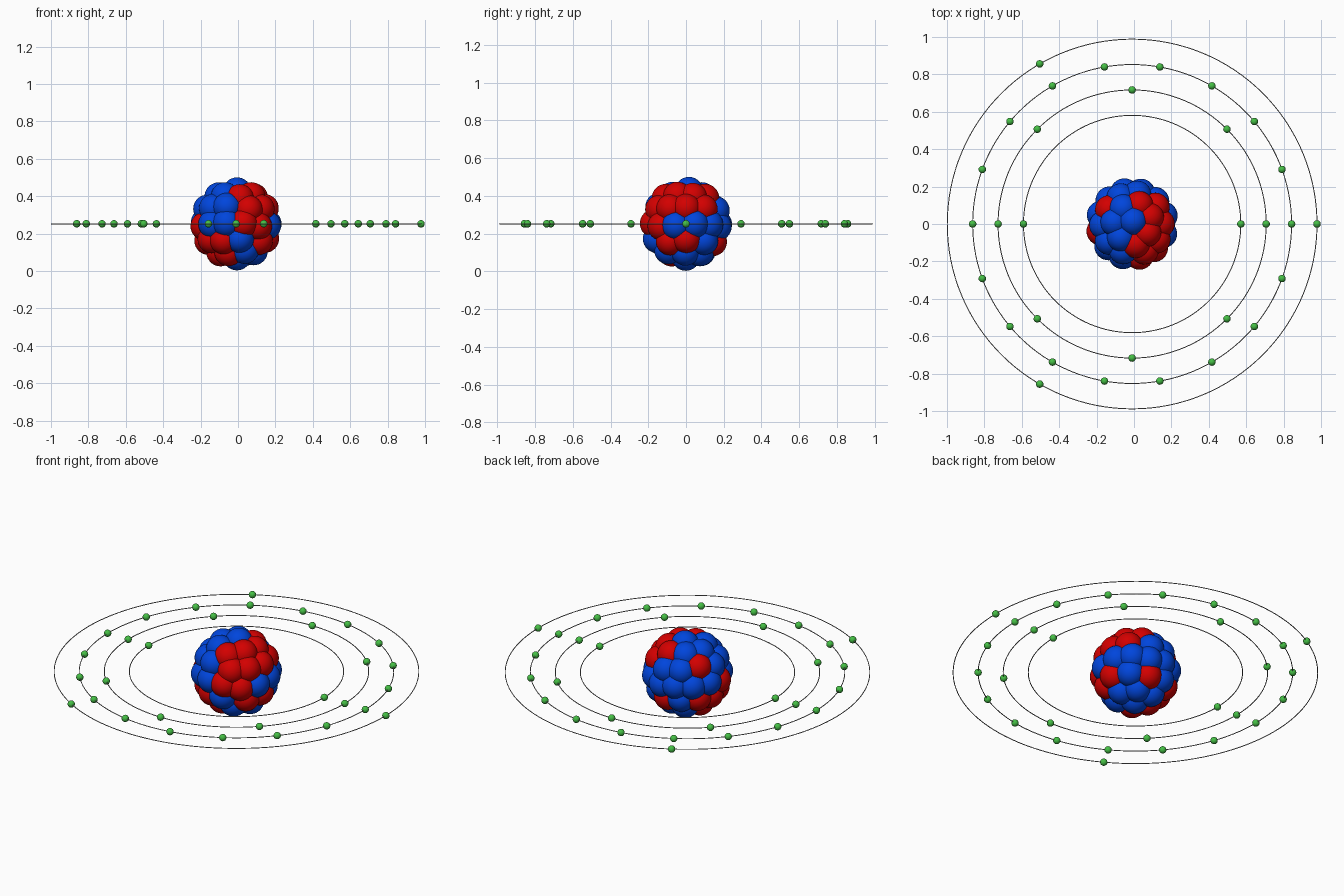
import bpy
import math
from itertools import combinations
from mathutils import Vector

if "Cube" in bpy.data.objects:
    bpy.data.objects.remove(bpy.data.objects["Cube"], do_unlink=True)

CENTRE = Vector((-0.01, 0, 0.252))
PACK_RADIUS = 0.173


def material(name, rgb):
    mat = bpy.data.materials.new(name)
    mat.use_nodes = True
    mat.diffuse_color = (*rgb, 1)
    mat.node_tree.nodes["Principled BSDF"].inputs["Base Color"].default_value = (*rgb, 1)
    return mat


def ball_mesh(name, radius, segments, mat):
    """Smooth sphere mesh shared by every ball of one kind."""
    bpy.ops.mesh.primitive_uv_sphere_add(segments=segments, ring_count=segments // 2, radius=radius)
    ball = bpy.context.object
    bpy.ops.object.shade_smooth()
    mesh = ball.data
    mesh.name = name
    mesh.materials.append(mat)
    bpy.data.objects.remove(ball, do_unlink=True)
    return mesh


def place(name, mesh, offset):
    obj = bpy.data.objects.new(name, mesh)
    obj.location = CENTRE + offset
    bpy.context.collection.objects.link(obj)


def polar(radius, azimuth, latitude=0):
    a, b = math.radians(azimuth), math.radians(latitude)
    return radius * Vector((math.cos(b) * math.cos(a), math.cos(b) * math.sin(a), math.sin(b)))


def spread(points, gap):
    """Push crowded balls apart over the nucleus surface."""
    for _ in range(12):
        for p, q in combinations(points, 2):
            apart = p - q
            if apart.length < gap:
                push = apart.normalized() * (gap - apart.length) * 0.3
                p += push
                q -= push
        for p in points:
            p *= PACK_RADIUS / p.length


red = material("red", (0.65, 0, 0))
blue = material("blue", (0, 0.06, 0.72))
green = material("green", (0.06, 0.52, 0.06))
grey = material("grey", (0.4, 0.4, 0.4))

proton = ball_mesh("proton", 0.076, 32, red)
neutron = ball_mesh("neutron", 0.076, 32, blue)
electron = ball_mesh("electron", 0.02, 20, green)

# Nucleus: directions of the packed balls as (azimuth, latitude)
PROTONS = [
    (330, 60), (15, 58), (65, 48), (298, 50), (36, 28), (352, 32), (297, 28),
    (325, 30), (147, 36), (290, 2), (312, -5), (193, -8), (0, -24), (80, -31),
    (148, -30), (180, -34), (215, -30), (245, -32), (320, -34), (180, -62), (238, -60),
]
NEUTRONS = [
    (100, 80), (120, 58), (180, 60), (235, 58), (78, 26), (110, 28), (182, 28),
    (216, 28), (250, 30), (335, -5), (15, -2), (45, 0), (75, 0), (105, 0),
    (135, 0), (163, 2), (222, 0), (255, 6), (272, -20), (40, -30), (112, -30),
    (300, -50), (0, -58), (60, -60), (120, -60), (0, -90),
]
balls = [polar(PACK_RADIUS, *d) for d in PROTONS + NEUTRONS]
spread(balls, 0.09)
for i, ball in enumerate(balls):
    if i < len(PROTONS):
        place("proton", proton, ball)
    else:
        place("neutron", neutron, ball)

# Orbit rings, each with evenly spaced electrons
for shell, count in enumerate([2, 8, 18, 3]):
    radius = 0.581 + 0.1358 * shell
    bpy.ops.mesh.primitive_torus_add(location=CENTRE, major_radius=radius, minor_radius=0.0025,
                                     major_segments=128, minor_segments=8)
    ring = bpy.context.object
    ring.name = "orbit_ring"
    ring.data.materials.append(grey)
    bpy.ops.object.shade_smooth()
    for i in range(count):
        place("electron", electron, polar(radius, 360 * i / count))
